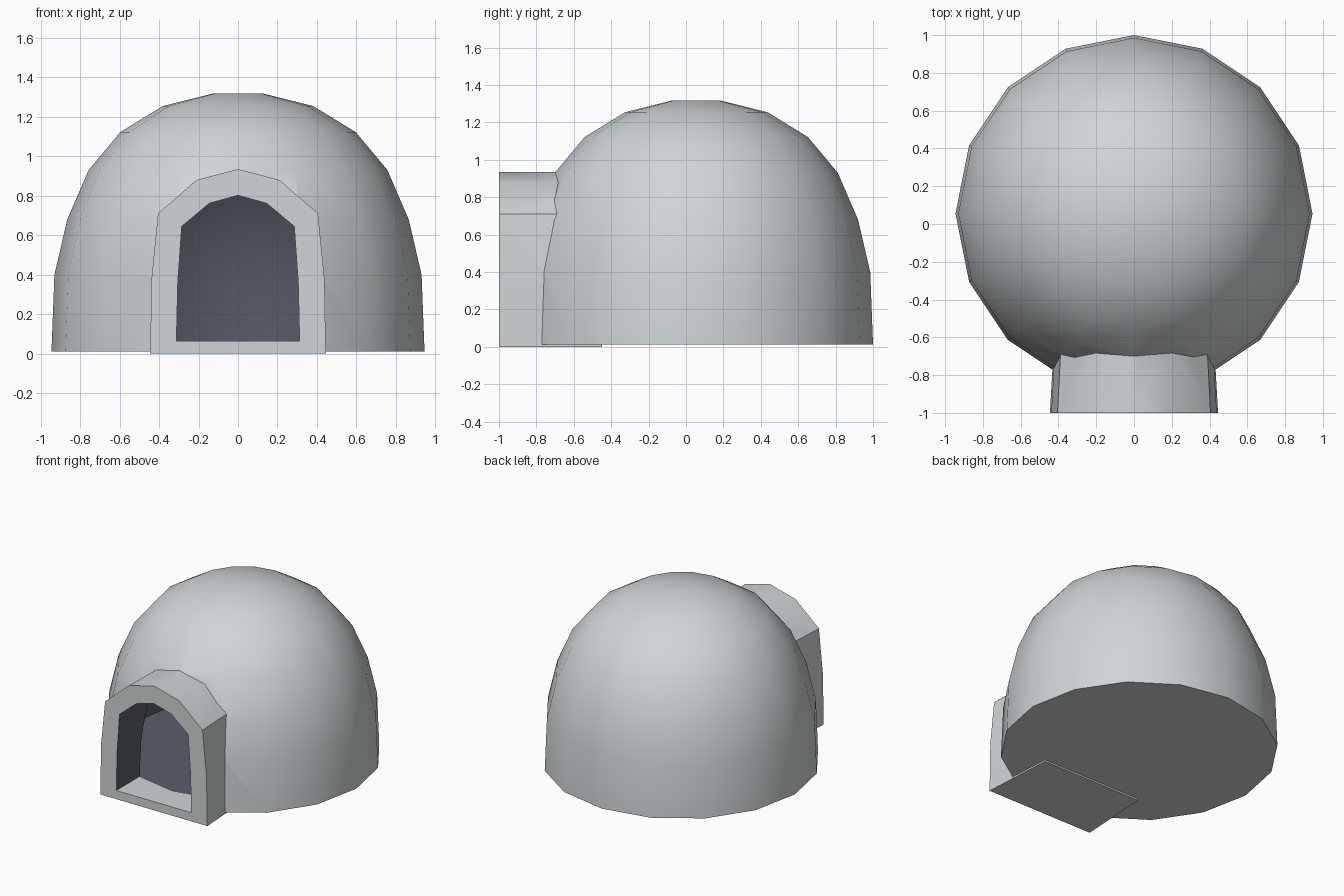
import bpy, bmesh, math

if "Cube" in bpy.data.objects:
    bpy.data.objects.remove(bpy.data.objects["Cube"])

CY = 0.055      # dome centre in y
SIDES = 16


def material(name, rgb):
    m = bpy.data.materials.new(name)
    m.diffuse_color = (*rgb, 1)
    m.use_nodes = True
    m.node_tree.nodes["Principled BSDF"].inputs["Base Color"].default_value = m.diffuse_color
    return m


MATS = [material("snow", (0.62, 0.66, 0.68)),
        material("dark_interior", (0.10, 0.112, 0.14))]


def finish(bm, name, index):
    bmesh.ops.recalc_face_normals(bm, faces=bm.faces)
    me = bpy.data.meshes.new(name)
    for f in bm.faces:
        f.material_index = index
    bm.to_mesh(me)
    bm.free()
    for m in MATS:
        me.materials.append(m)
    ob = bpy.data.objects.new(name, me)
    bpy.context.collection.objects.link(ob)
    return ob


def dome(name, profile, index):
    """Closed solid from (radius, z) rings."""
    bm = bmesh.new()
    rings = []
    for r, z in profile:
        rings.append([bm.verts.new((r * math.sin(2 * math.pi * i / SIDES),
                                    CY + r * math.cos(2 * math.pi * i / SIDES), z))
                      for i in range(SIDES)])
    for a, b in zip(rings, rings[1:]):
        for i in range(SIDES):
            j = (i + 1) % SIDES
            bm.faces.new((a[i], a[j], b[j], b[i]))
    bm.faces.new(rings[0])
    bm.faces.new(rings[-1])
    return finish(bm, name, index)


def arch(name, half, y0, y1, index, taper=1.0):
    """Solid arch prism from right-half (x, z) points, mirrored in x."""
    pts = half + [(-x, z) for x, z in reversed(half[:-1])]
    bm = bmesh.new()
    front = [bm.verts.new((x, y0, z)) for x, z in pts]
    back = [bm.verts.new((x * taper, y1, z)) for x, z in pts]
    n = len(pts)
    for i in range(n):
        j = (i + 1) % n
        bm.faces.new((front[i], front[j], back[j], back[i]))
    bm.faces.new(front)
    bm.faces.new(back)
    return finish(bm, name, index)


def boolean(target, tool, op):
    mod = target.modifiers.new(op.lower(), 'BOOLEAN')
    mod.operation = op
    mod.solver = 'EXACT'
    mod.object = tool
    bpy.context.view_layer.objects.active = target
    bpy.ops.object.modifier_apply(modifier=mod.name)
    bpy.data.objects.remove(tool, do_unlink=True)


# outer dome and entrance tunnel
profile = [(0.945, 0.012), (0.93, 0.4), (0.865, 0.68), (0.757, 0.93),
           (0.597, 1.122), (0.38, 1.255), (0.13, 1.317)]
igloo = dome("igloo", profile, 0)
outer = arch("tunnel_outer", [(0.445, 0), (0.438, 0.38), (0.405, 0.71),
                              (0.21, 0.88), (0, 0.935)], -1.0, -0.45, 0, 0.93)
boolean(igloo, outer, 'UNION')

# hollow room with a dark lining
inner = dome("room", [(0.84, 0.06)] + [(r * 0.89, z * 0.9) for r, z in profile[1:]], 1)
boolean(igloo, inner, 'DIFFERENCE')

# doorway through the tunnel, floor kept in snow colour
door = arch("doorway", [(0.312, 0.065), (0.305, 0.36), (0.285, 0.645),
                        (0.145, 0.762), (0, 0.802)], -1.1, -0.4, 1)
for f in door.data.polygons:
    if abs(f.normal.z) > 0.99:
        f.material_index = 0
boolean(igloo, door, 'DIFFERENCE')

# smooth snow with crisp rims
bpy.ops.object.select_all(action='DESELECT')
igloo.select_set(True)
bpy.context.view_layer.objects.active = igloo
bpy.ops.object.shade_smooth_by_angle(angle=math.radians(40))
